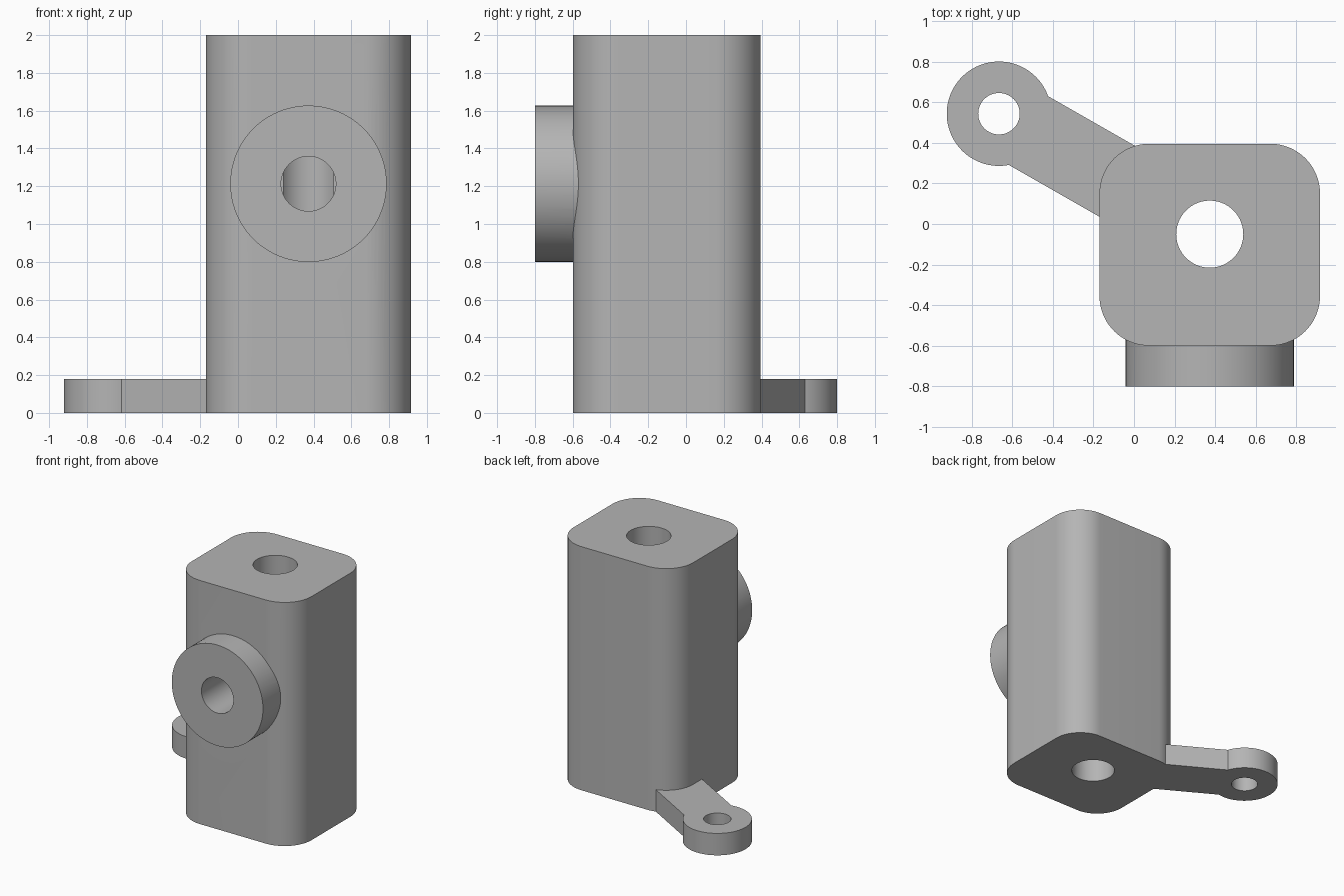
import bpy, bmesh, math
from mathutils import Vector, Matrix

old = bpy.data.objects.get("Cube")
if old:
    bpy.data.objects.remove(old, do_unlink=True)

grey = bpy.data.materials.new("plain_grey")
grey.use_nodes = True
colour = (0.46, 0.46, 0.46, 1)
grey.diffuse_color = colour
grey.node_tree.nodes["Principled BSDF"].inputs["Base Color"].default_value = colour

SEGMENTS = 96
BODY = Vector((0.373, -0.102, 0))
BORE = Vector((0.373, -0.05, 0))
LUG = Vector((-0.665, 0.543, 0))
BOSS_Z = 1.213


def make(name, bm):
    bmesh.ops.recalc_face_normals(bm, faces=bm.faces)
    mesh = bpy.data.meshes.new(name)
    bm.to_mesh(mesh)
    bm.free()
    mesh.materials.append(grey)
    obj = bpy.data.objects.new(name, mesh)
    bpy.context.collection.objects.link(obj)
    return obj


def cylinder(name, start, end, radius):
    bm = bmesh.new()
    axis = end - start
    turn = axis.to_track_quat('Z', 'Y').to_matrix().to_4x4()
    bmesh.ops.create_cone(bm, cap_ends=True, segments=SEGMENTS, radius1=radius,
                          radius2=radius, depth=axis.length,
                          matrix=Matrix.Translation((start + end) / 2) @ turn)
    return make(name, bm)


def box(name, centre, size, angle=0, corner=0):
    bm = bmesh.new()
    bmesh.ops.create_cube(bm, size=1, matrix=Matrix.Translation(centre)
                          @ Matrix.Rotation(angle, 4, 'Z') @ Matrix.Diagonal((*size, 1)))
    if corner:
        uprights = [e for e in bm.edges
                    if abs(e.verts[0].co.z - e.verts[1].co.z) > size[2] / 2]
        bmesh.ops.bevel(bm, geom=uprights, offset=corner, segments=20,
                        profile=0.5, affect='EDGES')
    return make(name, bm)


def combine(target, tool, operation):
    mod = target.modifiers.new(tool.name, 'BOOLEAN')
    mod.operation, mod.solver, mod.object = operation, 'EXACT', tool
    bpy.context.view_layer.objects.active = target
    bpy.ops.object.modifier_apply(modifier=mod.name)
    bpy.data.objects.remove(tool, do_unlink=True)


up = Vector((0, 0, 1))

# Rounded square column
body = box("bracket_body", BODY + up, (1.086, 0.994, 2), corner=0.245)

# Front boss, arm at the foot, and its round lug
at = lambda y: Vector((BORE.x, y, BOSS_Z))
combine(body, cylinder("front_boss", at(-0.8), at(-0.4), 0.414), 'UNION')
reach = BORE - LUG
arm = box("foot_arm", (LUG + BORE) / 2 + up * 0.09, (reach.length, 0.39, 0.18),
          angle=math.atan2(reach.y, reach.x))
combine(arm, cylinder("foot_lug", LUG, LUG + up * 0.18, 0.257), 'UNION')
combine(body, arm, 'UNION')

# Holes: full height bore, boss port opening into it, and lug hole
combine(body, cylinder("main_bore", BORE - up, BORE + up * 3, 0.165), 'DIFFERENCE')
combine(body, cylinder("front_port", at(-1), at(-0.148), 0.145), 'DIFFERENCE')
combine(body, cylinder("lug_hole", LUG - up, LUG + up, 0.102), 'DIFFERENCE')

bpy.ops.object.select_all(action='DESELECT')
body.select_set(True)
bpy.context.view_layer.objects.active = body
bpy.ops.object.shade_smooth_by_angle(angle=math.radians(30))
